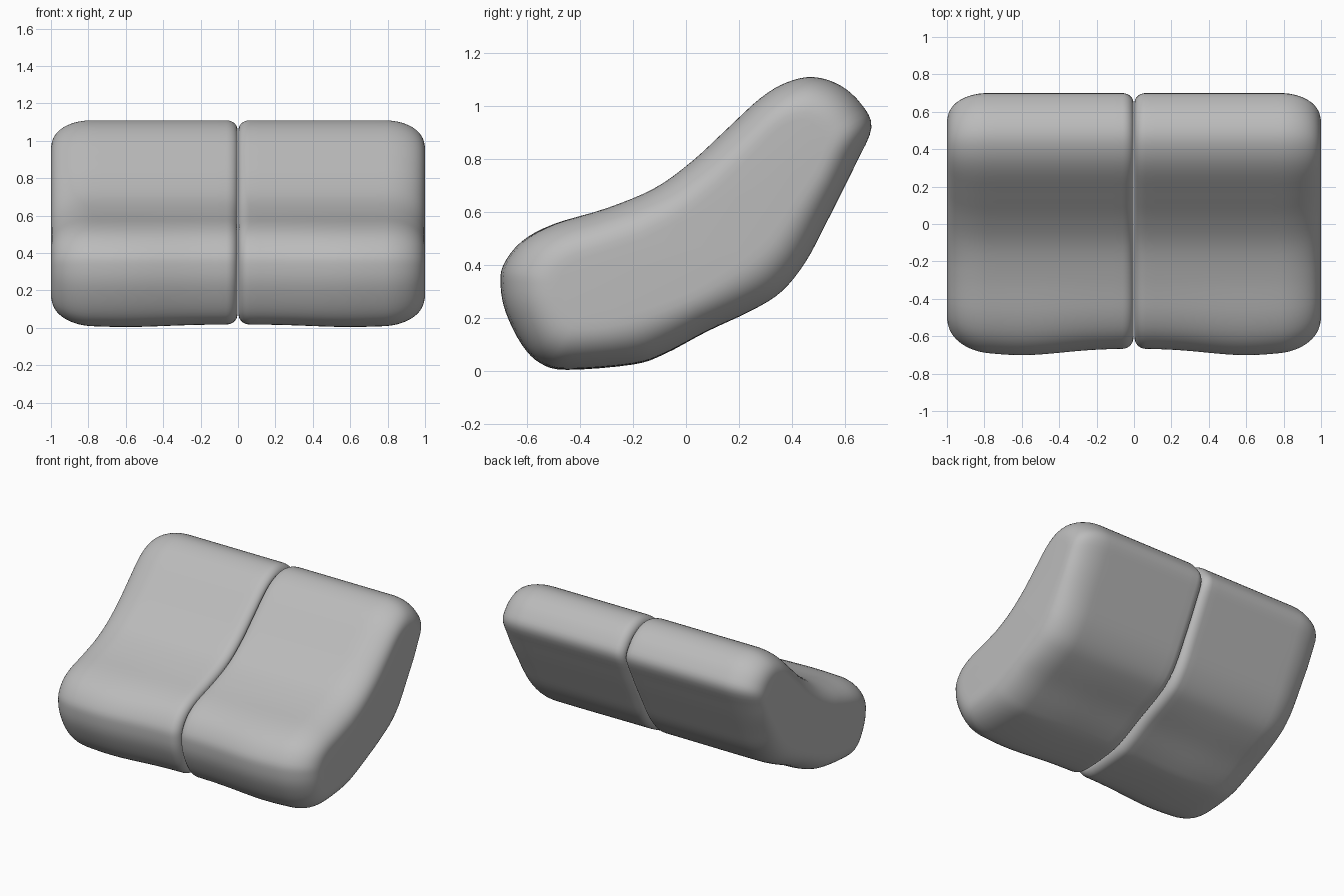
import bpy, bmesh, math
from mathutils import Vector
from mathutils.geometry import intersect_point_line

if "Cube" in bpy.data.objects:
    bpy.data.objects.remove(bpy.data.objects["Cube"], do_unlink=True)

# Single fabric colour
fabric = bpy.data.materials.new("grey fabric")
fabric.use_nodes = True
colour = (0.5, 0.5, 0.5, 1)
fabric.diffuse_color = colour
fabric.node_tree.nodes["Principled BSDF"].inputs["Base Color"].default_value = colour

# Side outline of the cushion (y, z) and the spine its rounded ends shrink towards
OUTLINE = [Vector(p) for p in (
    (-.7, .32), (-.69, .4), (-.62, .49), (-.5, .555), (-.3, .615), (-.12, .69),
    (.02, .79), (.15, .91), (.28, 1.03), (.38, 1.09), (.48, 1.11), (.58, 1.08),
    (.66, 1.01), (.7, .92), (.64, .78), (.53, .56), (.45, .41), (.36, .3),
    (.25, .23), (.08, .15), (-.08, .065), (-.2, .025), (-.45, .005),
    (-.55, .03), (-.62, .1), (-.68, .22))]
SPINE = [Vector(p) for p in ((-.36, .31), (-.05, .4), (.22, .62), (.4, .82))]


def smooth_loop(points, steps):
    """Closed curve passing through all the points."""
    n, result = len(points), []
    for i in range(n):
        a, b, c, d = (points[(i + k) % n] for k in (-1, 0, 1, 2))
        for s in range(steps):
            t = s / steps
            result.append(b + (c - a) * t / 2 + (a * 2 - b * 5 + c * 4 - d) * t**2 / 2
                          + (b * 3 - a - c * 3 + d) * t**3 / 2)
    return result


def nearest_on_spine(p):
    found = []
    for a, b in zip(SPINE, SPINE[1:]):
        q, t = intersect_point_line(p, a, b)
        found.append(a.lerp(b, min(max(t, 0), 1)))
    return min(found, key=lambda q: (q.to_2d() - p).length).to_2d()


def sections():
    """Pairs of x and inset: tight edge by the seam, wide edge outside."""
    rows = []
    for i in range(8):
        a = i / 7 * math.pi / 2
        rows.append((.003 + .06 * (1 - math.cos(a)), .17 * (1 - math.sin(a))))
    rows += [(.063 + .717 * i / 14, 0) for i in range(1, 14)]
    for i in range(15):
        a = i / 14 * math.pi / 2
        rows.append((.78 + .22 * math.sin(a), .56 * (1 - math.cos(a) ** .8)))
    return rows


def cushion(name, side):
    bm = bmesh.new()
    loop = smooth_loop(OUTLINE, 4)
    centres = [nearest_on_spine(p) for p in loop]
    rings = []
    for x, inset in sections():
        # Soft swelling of the front edge and underside
        slack = .035 * (1 - math.exp(-((x - .6) / .3) ** 2))
        ring = []
        for p, c in zip(loop, centres):
            q = p.lerp(c, inset)
            q.x += slack * min(max((-p.x - .3) / .4, 0), 1)
            q.y += slack * .4 * min(max((.3 - p.y) / .3, 0), 1)
            ring.append(bm.verts.new((side * x, q.x, q.y)))
        rings.append(ring)
    n = len(loop)
    for r, s in zip(rings, rings[1:]):
        for i in range(n):
            j = (i + 1) % n
            bm.faces.new((r[i], r[j], s[j], s[i]))
    for ring in (rings[0], rings[-1]):
        bm.faces.new(ring)
    bmesh.ops.recalc_face_normals(bm, faces=bm.faces)
    mesh = bpy.data.meshes.new(name)
    bm.to_mesh(mesh)
    bm.free()
    mesh.materials.append(fabric)
    obj = bpy.data.objects.new(name, mesh)
    bpy.context.collection.objects.link(obj)
    bpy.ops.object.select_all(action='DESELECT')
    obj.select_set(True)
    bpy.context.view_layer.objects.active = obj
    bpy.ops.object.shade_smooth_by_angle(angle=math.radians(50))


cushion("left_cushion", 1)
cushion("right_cushion", -1)
